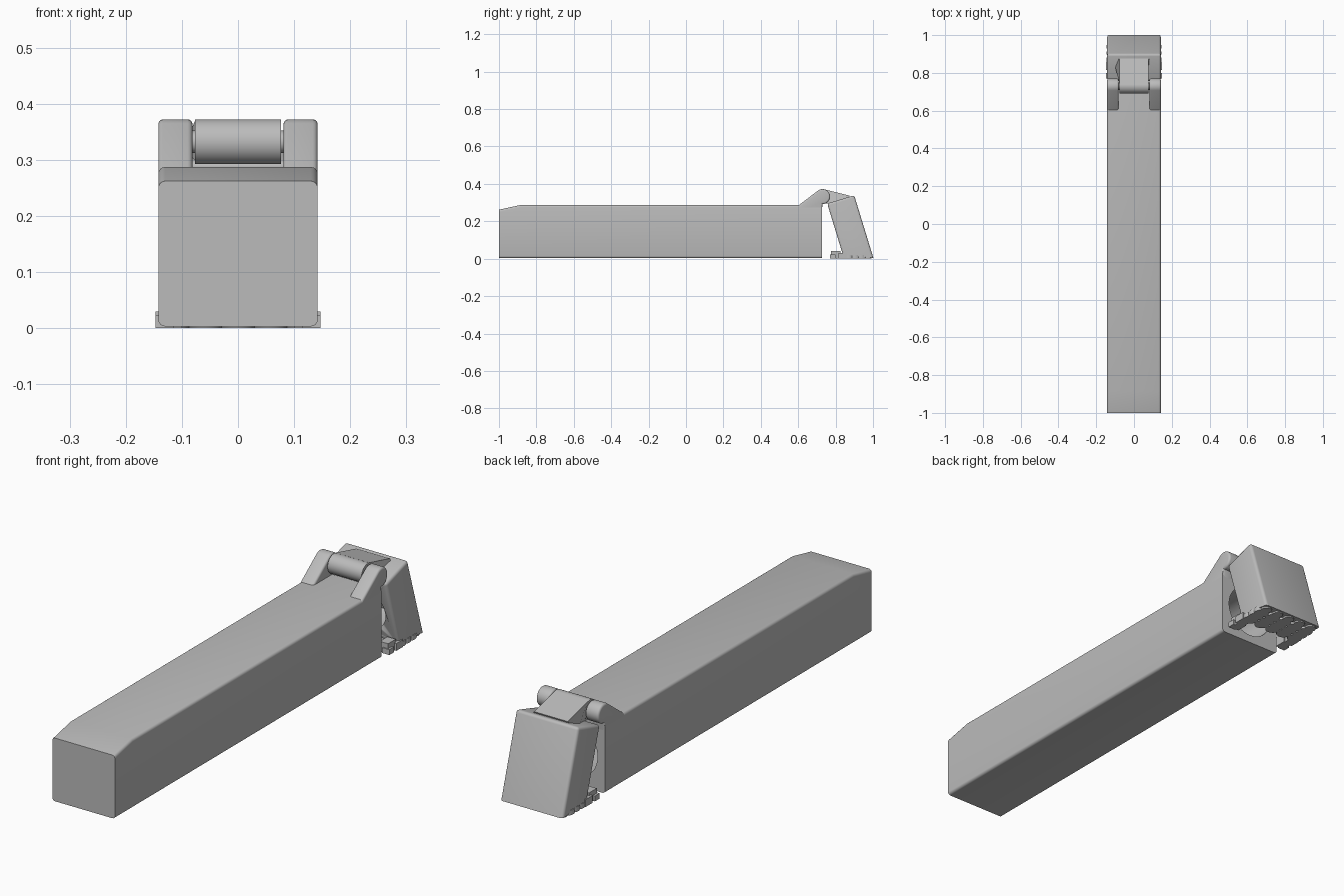
import bpy, bmesh, math
from mathutils import Matrix, Vector

if "Cube" in bpy.data.objects:
    bpy.data.objects.remove(bpy.data.objects["Cube"])

W = 0.142                      # half width
HY, HZ, HR = 0.73, 0.332, 0.04  # hinge axis and radius
TILT = math.radians(17)

grey = bpy.data.materials.new("light_grey")
grey.diffuse_color = (0.5, 0.5, 0.5, 1)
grey.use_nodes = True
grey.node_tree.nodes["Principled BSDF"].inputs["Base Color"].default_value = grey.diffuse_color


def finish(name, bm, smooth=True):
    bmesh.ops.recalc_face_normals(bm, faces=bm.faces)
    me = bpy.data.meshes.new(name)
    bm.to_mesh(me)
    bm.free()
    me.materials.append(grey)
    ob = bpy.data.objects.new(name, me)
    bpy.context.collection.objects.link(ob)
    if smooth:
        bpy.ops.object.select_all(action='DESELECT')
        ob.select_set(True)
        bpy.context.view_layer.objects.active = ob
        bpy.ops.object.shade_smooth_by_angle(angle=math.radians(35))
    return ob


def extrude_x(profile, x0, x1):
    """Prism of a (y, z) profile running along x."""
    bm = bmesh.new()
    face = bm.faces.new([bm.verts.new((x0, y, z)) for y, z in profile])
    out = bmesh.ops.extrude_face_region(bm, geom=[face])
    bmesh.ops.translate(bm, vec=(x1 - x0, 0, 0),
                        verts=[v for v in out["geom"] if isinstance(v, bmesh.types.BMVert)])
    return bm


def round_edges(bm, radius, test):
    edges = [e for e in bm.edges if test(*e.verts)]
    bmesh.ops.bevel(bm, geom=edges, offset=radius, segments=4, profile=0.5,
                    affect='EDGES', clamp_overlap=True)


def cylinder(radius, depth, matrix, segments=48):
    bm = bmesh.new()
    bmesh.ops.create_cone(bm, cap_ends=True, segments=segments, radius1=radius,
                          radius2=radius, depth=depth, matrix=matrix)
    return bm


def cut(ob, cutter):
    cutter.hide_render = True
    cutter.hide_set(True)
    mod = ob.modifiers.new("bore", 'BOOLEAN')
    mod.operation = 'DIFFERENCE'
    mod.solver = 'EXACT'
    mod.object = cutter


along_x = Matrix.Rotation(math.pi / 2, 4, 'Y')
along_y = Matrix.Rotation(math.pi / 2, 4, 'X')

# Long square body with a sloped front top, rounded along its length
END = 0.727
bm = extrude_x([(-1, 0.003), (-1, 0.262), (-0.885, 0.287), (END, 0.287), (END, 0.003)], -W, W)
round_edges(bm, 0.012, lambda a, b: abs(a.co.x - b.co.x) < 1e-4 and abs(a.co.y - b.co.y) > 1e-3)
body = finish("body", bm)
cut(body, finish("body_bore_cutter",
                 cylinder(0.108, 1.6, Matrix.Translation((0, -0.05, 0.145)) @ along_y, 64)))

# Hinge ears on both sides
start, stop = math.radians(125), math.radians(-90)
arc = [(HY + HR * math.cos(start + (stop - start) * i / 18),
        HZ + HR * math.sin(start + (stop - start) * i / 18)) for i in range(19)]
ear = [(0.60, 0.284)] + arc + [(0.727, 0.26), (0.62, 0.26)]
for side, name in ((-1, "left_hinge_ear"), (1, "right_hinge_ear")):
    bm = extrude_x(ear, side * 0.081, side * W)
    round_edges(bm, 0.012, lambda a, b: abs(a.co.x - b.co.x) < 1e-4
                and max(a.co.z, b.co.z) > 0.285)
    finish(name, bm)

# Hinge barrel and pin
finish("hinge_barrel", cylinder(HR, 0.154, Matrix.Translation((0, HY, HZ)) @ along_x))
finish("hinge_pin", cylinder(0.02, 0.2, Matrix.Translation((0, HY, HZ)) @ along_x, 24))

# Arm joining the barrel to the lid, flared where it meets the lid
bm = extrude_x([(HY, 0.296), (HY + 0.01, 0.371), (0.875, 0.337), (0.86, 0.30), (0.77, 0.295)],
               -0.076, 0.076)
for v in bm.verts:
    if v.co.y > 0.8 and v.co.z < 0.32:
        v.co.x *= 1.4
finish("lid_arm", bm)

# Tilted lid, trimmed flat near the floor
down = Vector((0, math.sin(TILT), -math.cos(TILT)))
back = Vector((0, math.cos(TILT), math.sin(TILT)))
corner = Vector((0, 0.755, 0.295))
pts = [corner, corner + back * 0.151, corner + back * 0.151 + down * 0.42, corner + down * 0.42]
bm = extrude_x([(p.y, p.z) for p in pts], -W, W)
round_edges(bm, 0.012, lambda a, b: max(a.co.z, b.co.z) > 0.2)
trim = bmesh.ops.bisect_plane(bm, geom=bm.verts[:] + bm.edges[:] + bm.faces[:],
                              plane_co=(0, 0.84, 0.022), plane_no=(0, -0.11, -1), clear_outer=True)
rim = [e for e in trim["geom_cut"] if isinstance(e, bmesh.types.BMEdge)]
bmesh.ops.holes_fill(bm, edges=rim, sides=0)
lid = finish("lid", bm)
bore = Matrix.Translation(corner + down * 0.148 + back * 0.04) @ Matrix.Rotation(TILT, 4, 'X') @ along_y
cut(lid, finish("lid_bore_cutter", cylinder(0.108, 0.16, bore, 64)))

# Scalloped pad under the lid
for i in range(4):
    for j in range(5):
        x, y = -0.116 + 0.058 * j, 0.872 + 0.033 * i
        finish("pad_scallop", cylinder(0.03 if i < 3 else 0.022, 0.02,
                                       Matrix.Translation((x, y, 0.01)), 16))

# Small stepped feet in front of the lid corners
for s in (-1, 1):
    for y0, y1, x0, h in ((0.77, 0.80, 0.115, 0.022), (0.775, 0.825, 0.10, 0.042),
                          (0.815, 0.86, 0.105, 0.03)):
        x1 = 0.147 if h < 0.04 else 0.138
        finish("left_foot" if s < 0 else "right_foot",
               extrude_x([(y0, 0), (y1, 0), (y1, h), (y0, h)], s * x0, s * x1), False)
